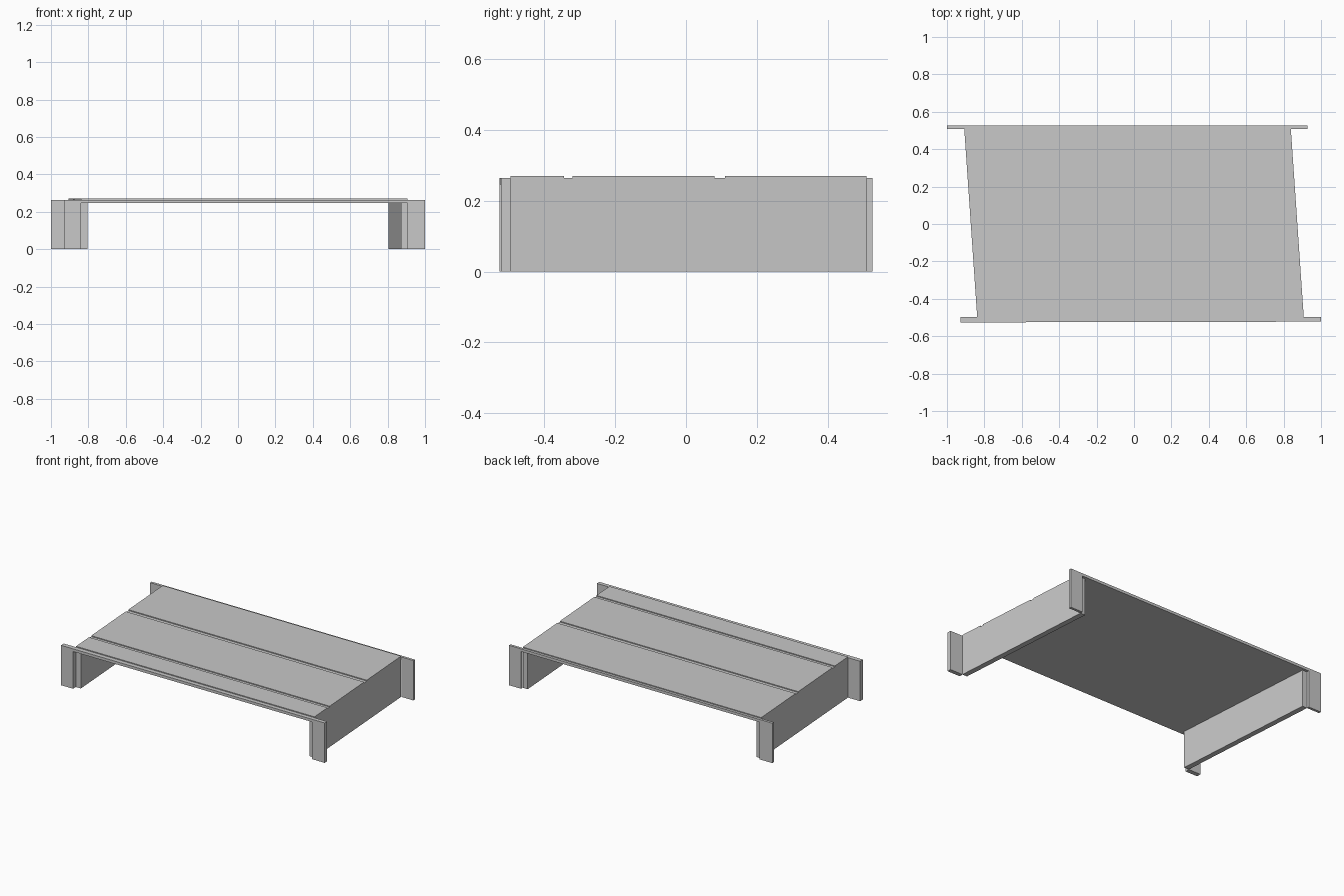
import bpy
import bmesh

cube = bpy.data.objects.get("Cube")
if cube:
    bpy.data.objects.remove(cube, do_unlink=True)

GREY = (0.58, 0.58, 0.58, 1.0)
grey = bpy.data.materials.new("plain grey")
grey.use_nodes = True
grey.diffuse_color = GREY
grey.node_tree.nodes["Principled BSDF"].inputs["Base Color"].default_value = GREY

FRONT, BACK = -0.496, 0.509        # ends of the walls and deck
UNDER, RIM, TOP = 0.246, 0.264, 0.27


def loft(name, start, end):
    """Closed solid between two matching outlines."""
    bm = bmesh.new()
    a = [bm.verts.new(p) for p in start]
    b = [bm.verts.new(p) for p in end]
    bm.faces.new(a)
    bm.faces.new(b)
    n = len(a)
    for i in range(n):
        j = (i + 1) % n
        bm.faces.new((a[i], a[j], b[j], b[i]))
    bmesh.ops.recalc_face_normals(bm, faces=bm.faces)
    mesh = bpy.data.meshes.new(name)
    bm.to_mesh(mesh)
    bm.free()
    mesh.materials.append(grey)
    obj = bpy.data.objects.new(name, mesh)
    bpy.context.collection.objects.link(obj)


def skew(y):
    """Sideways shift of the slanted body at depth y."""
    return -0.0345 * (y - FRONT) / (BACK - FRONT) * 2 + 0.0345


def edge(profile, x):
    return [(x + skew(y), y, z) for y, z in profile]


# Deck: side profile with two shallow grooves between three planks
deck = [(FRONT, UNDER), (FRONT, TOP)]
for g0, g1 in ((-0.345, -0.32), (0.08, 0.11)):
    deck += [(g0, TOP), (g0, RIM), (g1, RIM), (g1, TOP)]
deck += [(BACK, TOP), (BACK, UNDER)]
loft("deck", edge(deck, -0.873), edge(deck, 0.873))

# Slanted side walls
wall = [(FRONT, 0), (FRONT, UNDER), (BACK, UNDER), (BACK, 0)]
for name, side in (("right_wall", -1), ("left_wall", 1)):
    loft(name, edge(wall, side * 0.873), edge(wall, side * 0.838))

# End frames: a thin header with a tab hanging outside each wall
frame = [(-0.928, 0), (-0.84, 0), (-0.84, UNDER), (0.907, UNDER),
         (0.907, 0), (1, 0), (1, RIM), (-0.928, RIM)]
loft("front_frame", [(x, -0.526 + 0.002 * (x + 0.93), z) for x, z in frame],
     [(x, FRONT, z) for x, z in frame])
loft("back_frame", [(-x, 0.526, z) for x, z in frame],
     [(-x, BACK, z) for x, z in frame])
